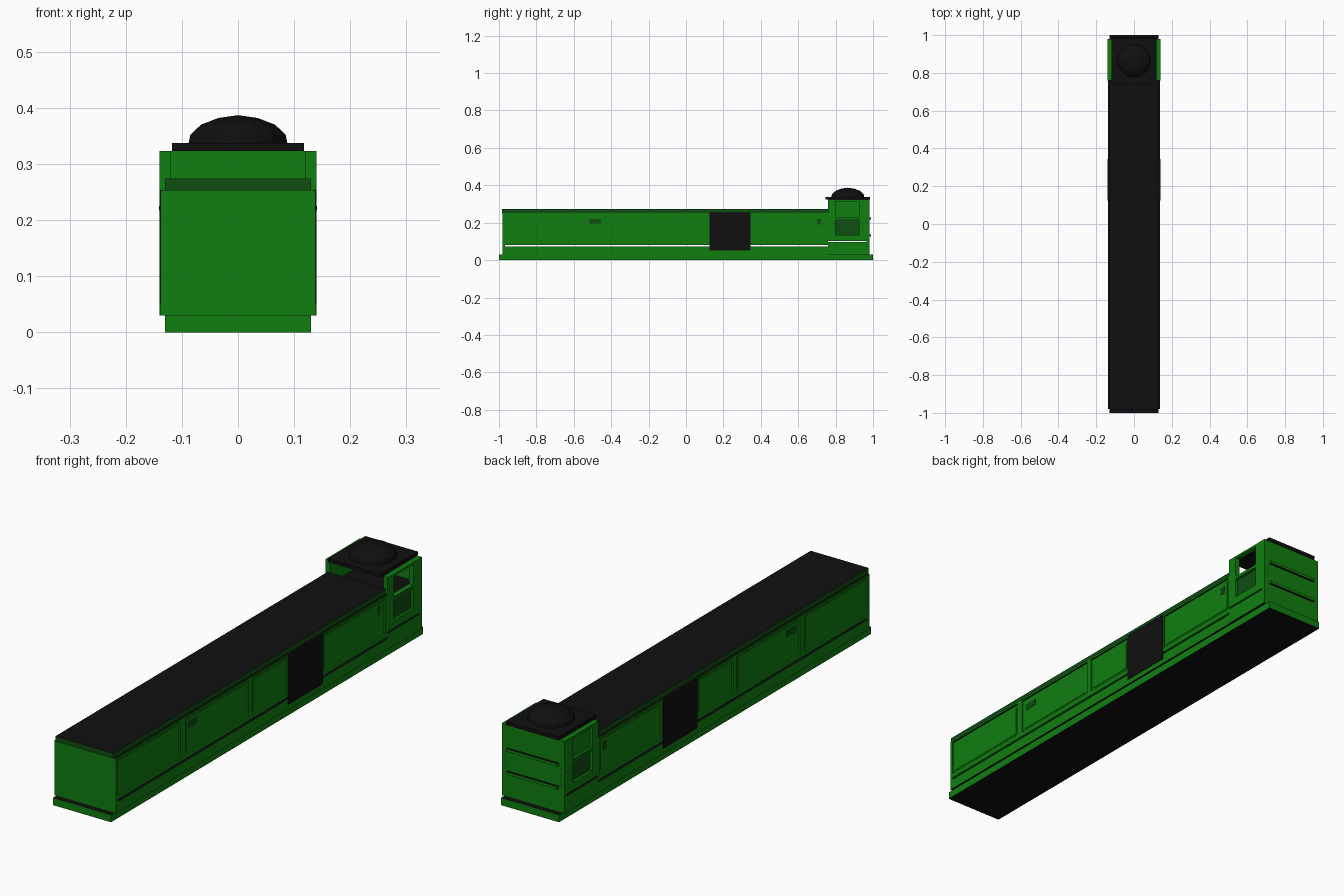
import bpy, bmesh, math

cube = bpy.data.objects.get("Cube")
if cube:
    bpy.data.objects.remove(cube, do_unlink=True)


def material(name, rgb):
    m = bpy.data.materials.new(name)
    m.use_nodes = True
    m.diffuse_color = (*rgb, 1)
    m.node_tree.nodes["Principled BSDF"].inputs["Base Color"].default_value = (*rgb, 1)
    return m


GREEN = material("green", (0.005, 0.21, 0.005))
DARK = material("dark green", (0.005, 0.075, 0.006))
BLACK = material("black", (0.005, 0.005, 0.005))


def box(name, x, y, z, side=GREEN, caps=None):
    """Box from (min, max) ranges; caps colours the top and bottom."""
    bm = bmesh.new()
    bmesh.ops.create_cube(bm, size=1)
    for v in bm.verts:
        v.co = [r[0] if c < 0 else r[1] for c, r in zip(v.co, (x, y, z))]
    bm.normal_update()
    for f in bm.faces:
        f.material_index = int(caps is not None and abs(f.normal.z) > 0.5)
    me = bpy.data.meshes.new(name)
    bm.to_mesh(me)
    bm.free()
    me.materials.append(side)
    if caps:
        me.materials.append(caps)
    ob = bpy.data.objects.new(name, me)
    bpy.context.collection.objects.link(ob)
    return ob


def pair(name, x, y, z, side=GREEN, caps=None):
    """The same box on the left and on the right."""
    box("left_" + name, x, y, z, side, caps)
    box("right_" + name, (-x[1], -x[0]), y, z, side, caps)


W = 0.138           # half width of the hall
FRONT, JOIN = -0.98, 0.76

# Plinth and hall, with a narrow slot along the sides
box("plinth", (-0.13, 0.13), (-1, 1), (0, 0.03), GREEN, BLACK)
box("hall_lower", (-W, W), (FRONT, JOIN), (0.03, 0.073), GREEN, BLACK)
box("hall_core", (-0.131, 0.131), (FRONT, JOIN), (0.081, 0.25), GREEN, BLACK)
box("hall_front_wall", (-W, W), (FRONT, FRONT + 0.012), (0.03, 0.253), GREEN, BLACK)
box("hall_ceiling", (-W, W), (FRONT, JOIN), (0.245, 0.253), GREEN, BLACK)
box("hall_roof", (-0.13, 0.13), (FRONT - 0.005, JOIN), (0.253, 0.274), DARK, BLACK)

# Side frames: rail, posts and recessed panels
pair("sill_rail", (0.13, W), (FRONT, JOIN), (0.081, 0.1))
posts = [(FRONT, -0.97), (-0.565, -0.535), (-0.13, -0.105), (0.12, 0.35), (0.75, JOIN)]
for i, span in enumerate(posts):
    pair(f"post_{i}", (0.13, W), span, (0.1, 0.245))
for i, (a, b) in enumerate(zip(posts, posts[1:])):
    pair(f"panel_{i}", (0.13, 0.133), (a[1] + 0.012, b[0] - 0.012), (0.112, 0.234))
pair("door", (W - 0.002, W + 0.002), (0.125, 0.345), (0.05, 0.254), BLACK)
pair("vent", (0.132, 0.135), (-0.515, -0.455), (0.195, 0.22), DARK)
pair("small_vent", (0.132, 0.135), (0.7, 0.722), (0.19, 0.22), DARK)

# Tower with open front above the hall roof and side windows
T0, T1, TW = JOIN, 0.98, 0.14
box("tower_lower", (-TW, TW), (T0, T1), (0.03, 0.096), GREEN, BLACK)
box("tower_back_wall", (-TW, TW), (T1 - 0.015, T1), (0.03, 0.323))
pair("tower_band", (0.12, TW), (T0, T1), (0.103, 0.135))
pair("tower_middle", (0.12, 0.13), (T0, T1), (0.135, 0.215), DARK)
pair("tower_sill", (0.12, TW), (T0, T1), (0.215, 0.23))
pair("tower_front_post", (0.12, TW), (T0, 0.8), (0.135, 0.323))
pair("tower_rear_post", (0.12, TW), (0.925, T1), (0.135, 0.323))
pair("tower_lintel", (0.12, TW), (T0, T1), (0.314, 0.323))
box("tower_floor", (-0.12, 0.12), (T0, T1 - 0.015), (0.104, 0.225), DARK, BLACK)
box("right_window_backing", (-0.13, -0.122), (T0, T1), (0.23, 0.314))
pair("tower_ledge", (0.13, TW + 0.001), (0.8, 0.925), (0.217, 0.225), GREEN, BLACK)
for i, z in enumerate((0.125, 0.218)):
    box(f"back_bar_{i}", (-0.115, 0.115), (T1, T1 + 0.01), (z, z + 0.011), GREEN, BLACK)
box("tower_roof", (-0.118, 0.118), (0.745, 0.985), (0.323, 0.337), BLACK)

# Shallow faceted dome
profile = [(0.088, 0.337), (0.085, 0.352), (0.066, 0.37), (0.035, 0.382), (0, 0.387)]
bm = bmesh.new()
verts = [bm.verts.new((r, 0, z)) for r, z in profile]
edges = [bm.edges.new(p) for p in zip(verts, verts[1:])]
bmesh.ops.spin(bm, geom=verts + edges, cent=(0, 0, 0), axis=(0, 0, 1),
               angle=math.tau, steps=16)
bmesh.ops.remove_doubles(bm, verts=bm.verts, dist=0.0005)
bmesh.ops.recalc_face_normals(bm, faces=bm.faces)
if sum(f.normal.z for f in bm.faces) < 0:
    bmesh.ops.reverse_faces(bm, faces=bm.faces)
mesh = bpy.data.meshes.new("dome")
bm.to_mesh(mesh)
bm.free()
mesh.materials.append(BLACK)
dome = bpy.data.objects.new("dome", mesh)
dome.location = (0, 0.865, 0)
bpy.context.collection.objects.link(dome)
